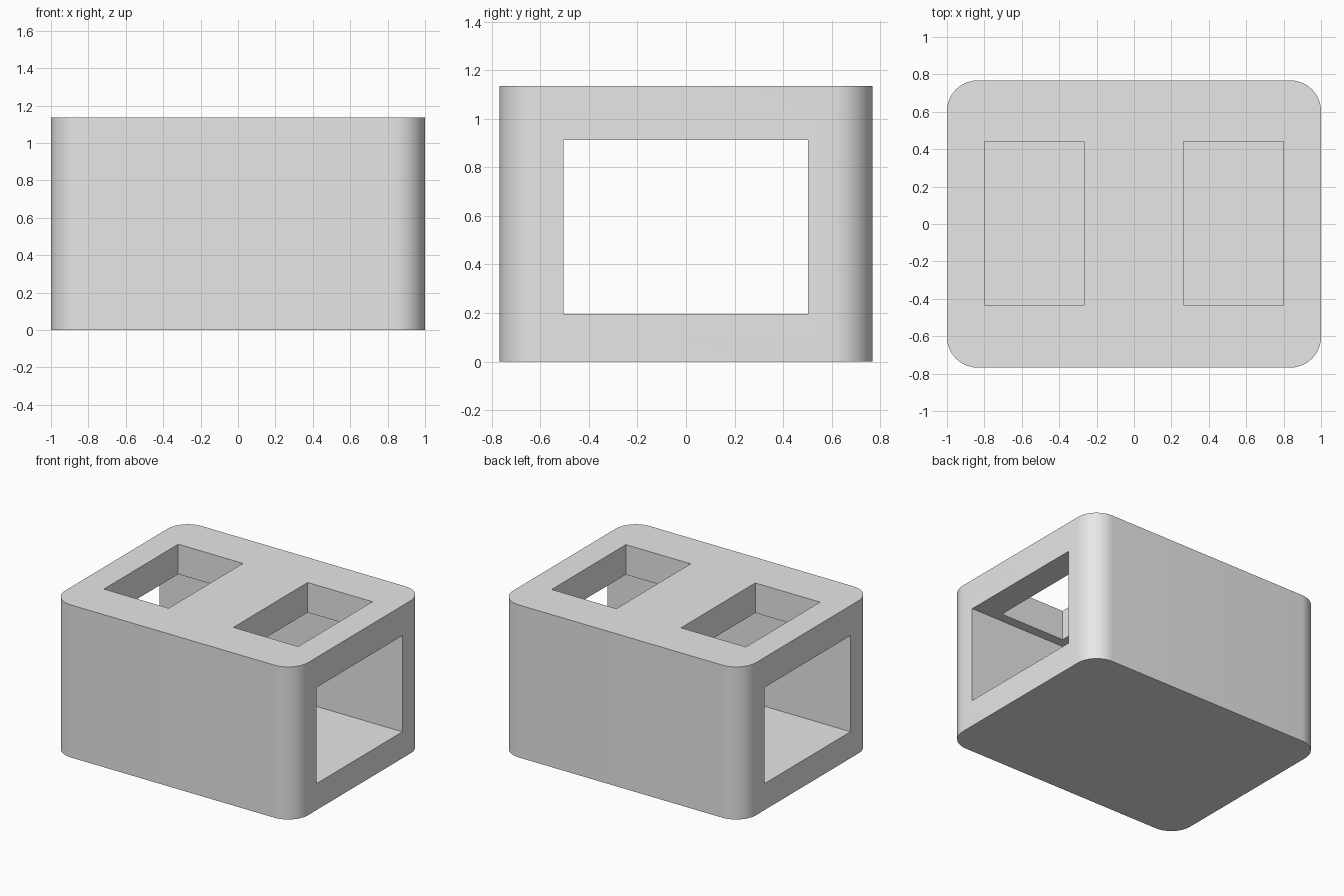
import bpy
import bmesh
import math

default = bpy.data.objects.get("Cube")
if default:
    bpy.data.objects.remove(default, do_unlink=True)

# Single matte grey
grey = bpy.data.materials.new("light_grey")
grey.use_nodes = True
colour = (0.8, 0.8, 0.8, 1.0)
grey.diffuse_color = colour
grey.node_tree.nodes["Principled BSDF"].inputs["Base Color"].default_value = colour

WIDTH, DEPTH, HEIGHT = 2.0, 1.536, 1.135
CORNER = 0.165


def box(name, low, high, corner=0.0):
    """Box between two corners, with optional rounded vertical edges."""
    bm = bmesh.new()
    bmesh.ops.create_cube(bm, size=1)
    for v in bm.verts:
        v.co = [b if c > 0 else a for c, a, b in zip(v.co, low, high)]
    if corner:
        upright = [e for e in bm.edges
                   if abs(e.verts[0].co.z - e.verts[1].co.z) > 0.1]
        bmesh.ops.bevel(bm, geom=upright, offset=corner, segments=14,
                        profile=0.5, affect='EDGES')
    mesh = bpy.data.meshes.new(name)
    bm.to_mesh(mesh)
    bm.free()
    mesh.materials.append(grey)
    obj = bpy.data.objects.new(name, mesh)
    bpy.context.collection.objects.link(obj)
    return obj


# Rounded block
block = box("rounded_block", (-WIDTH / 2, -DEPTH / 2, 0),
            (WIDTH / 2, DEPTH / 2, HEIGHT), CORNER)

# Tunnel through both sides, and a window through the roof on each half
cutters = [box("tunnel_cutter", (-1.2, -0.505, 0.197), (1.2, 0.503, 0.912))]
for side, x0, x1 in (("right", -0.80, -0.267), ("left", 0.265, 0.798)):
    cutters.append(box(side + "_window_cutter",
                       (x0, -0.433, 0.5), (x1, 0.44, 1.4)))

bpy.ops.object.select_all(action='DESELECT')
block.select_set(True)
bpy.context.view_layer.objects.active = block
for cutter in cutters:
    mod = block.modifiers.new(cutter.name, 'BOOLEAN')
    mod.operation = 'DIFFERENCE'
    mod.solver = 'EXACT'
    mod.object = cutter
    bpy.ops.object.modifier_apply(modifier=mod.name)
for cutter in cutters:
    bpy.data.objects.remove(cutter, do_unlink=True)

# Smooth corners, crisp rims
bpy.ops.object.shade_smooth_by_angle(angle=math.radians(30))
